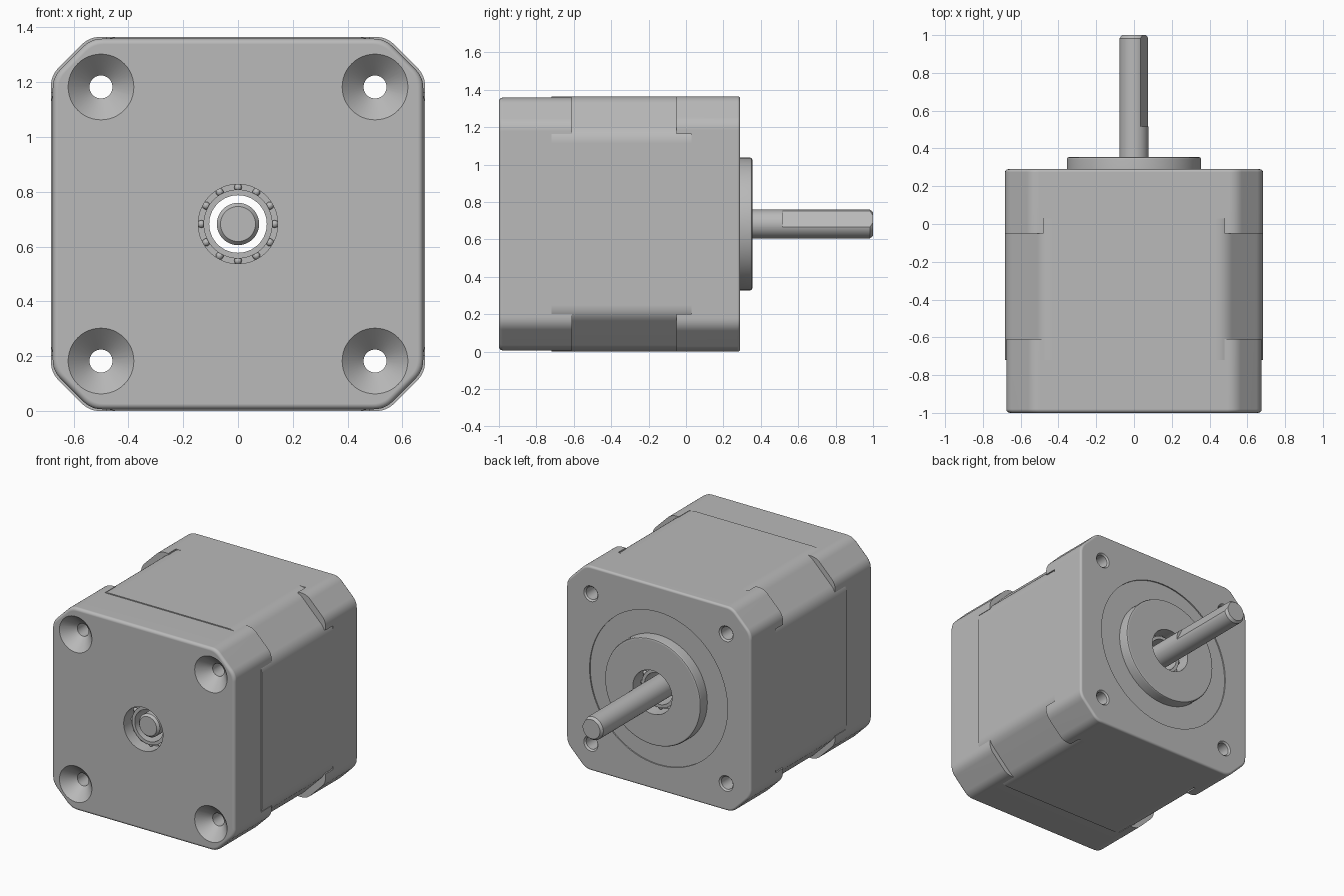
import bpy
import bmesh
from math import sin, cos, pi, radians
from mathutils import Vector

if "Cube" in bpy.data.objects:
    bpy.data.objects.remove(bpy.data.objects["Cube"], do_unlink=True)

H = 0.6825  # half width of the body, also the height of the shaft axis

metal = bpy.data.materials.new("grey metal")
metal.use_nodes = True
metal.diffuse_color = (0.49, 0.49, 0.49, 1)
for node in metal.node_tree.nodes:
    if node.type == 'BSDF_PRINCIPLED':
        node.inputs["Base Color"].default_value = (0.49, 0.49, 0.49, 1)
        node.inputs["Roughness"].default_value = 0.6


def finish(name, bm):
    bmesh.ops.recalc_face_normals(bm, faces=bm.faces)
    mesh = bpy.data.meshes.new(name)
    bm.to_mesh(mesh)
    bm.free()
    mesh.materials.append(metal)
    obj = bpy.data.objects.new(name, mesh)
    bpy.context.collection.objects.link(obj)
    return obj


def loft(name, rings, loop=False):
    """Skin a list of rings; cap the ends, or join last to first."""
    bm = bmesh.new()
    vs = [[bm.verts.new(p) for p in ring] for ring in rings]
    n = len(vs[0])
    pairs = list(zip(vs, vs[1:])) + ([(vs[-1], vs[0])] if loop else [])
    for a, b in pairs:
        for i in range(n):
            j = (i + 1) % n
            bm.faces.new((a[i], a[j], b[j], b[i]))
    if not loop:
        bm.faces.new(vs[0])
        bm.faces.new(vs[-1])
    return finish(name, bm)


def lathe(name, profile, cx=0, cz=0, n=64, loop=False):
    """Revolve (radius, y) pairs about an axis along y."""
    return loft(name, [[(cx + r * cos(2 * pi * i / n), y, H + cz + r * sin(2 * pi * i / n))
                        for i in range(n)] for r, y in profile], loop)


def prism(name, outline, y0, y1):
    return loft(name, [[(x, y, H + z) for x, z in outline] for y in (y0, y1)])


def chamfered_square(h, c, t, y):
    """Square with chamfered corners whose chamfer edges are softened by t."""
    k = h - c
    octagon = [Vector(p) for p in ((h, -k), (h, k), (k, h), (-k, h),
                                   (-h, k), (-h, -k), (-k, -h), (k, -h))]
    ring = []
    for i, p in enumerate(octagon):
        a = p + (octagon[i - 1] - p).normalized() * t
        b = p + (octagon[(i + 1) % 8] - p).normalized() * t
        for s in range(7):
            u = s / 6
            q = a * (1 - u) ** 2 + p * 2 * u * (1 - u) + b * u * u
            ring.append((q.x, y, H + q.y))
    return ring


def cap(name, h, outer, inner, edge):
    """Block from the inner to the outer y, with a rounded rim at the outer end."""
    out = 1 if outer > inner else -1
    rings = [chamfered_square(h, 0.14, 0.04, inner)]
    for s in range(5):
        a = s / 4 * pi / 2
        inset = edge * (1 - cos(a))
        rings.append(chamfered_square(h - inset, 0.14 - 0.59 * inset, 0.04,
                                      outer - out * edge * (1 - sin(a))))
    return loft(name, rings)


def cut(obj, cutters):
    bpy.context.view_layer.objects.active = obj
    for c in cutters:
        m = obj.modifiers.new("cut", 'BOOLEAN')
        m.operation = 'DIFFERENCE'
        m.solver = 'EXACT'
        m.object = c
        bpy.ops.object.modifier_apply(modifier=m.name)


# Body: laminated core between two end caps
core = loft("core", [chamfered_square(H, 0.2, 0.05, y) for y in (-0.72, 0.03)])
front_cap = cap("front_cap", 0.676, -1, -0.61, 0.02)
back_cap = cap("back_cap", H, 0.29, -0.05, 0.015)

# Raised pilot boss on the back
boss = lathe("pilot_boss", [(0.355, 0.27), (0.355, 0.342), (0.351, 0.351), (0.342, 0.355)], n=96)

# Shaft with chamfered ends
R = 0.077
shaft = lathe("shaft", [(0.064, -0.95), (R, -0.935), (R, 0.983), (0.064, 1)])

# Cutters: crosses leave four corner tabs on each cap
w, L = 0.48, 0.8
cross = [(w, w), (w, L), (-w, L), (-w, w), (-L, w), (-L, -w),
         (-w, -w), (-w, -L), (w, -L), (w, -w), (L, -w), (L, w)]
front_cross = prism("front_cross_cutter", cross, -0.72, -0.5)
back_cross = prism("back_cross_cutter", cross, -0.2, 0.03)

# Cutters: countersunk screw holes, stepped shaft bore, shallow back recess
screws = [lathe("screw_cutter", [(0.13, -1.01), (0.042, -0.922), (0.042, 0.28), (0.06, 0.298)],
                sx * 0.5, sz * 0.5, 48) for sx in (-1, 1) for sz in (-1, 1)]
bore = lathe("bore_cutter", [(0.145, -1.01), (0.145, -0.9), (0.105, -0.9),
                             (0.105, 0.25), (0.145, 0.25), (0.145, 0.4)])
recess = lathe("recess_cutter", [(0.51, 0.282), (0.51, 0.31)], n=96)

# Cutter: flat on the shaft, facing up and to one side
tilt = radians(26)
n, t = Vector((cos(tilt), sin(tilt))), Vector((-sin(tilt), cos(tilt)))
flat = prism("flat_cutter", [n * d + t * s for d, s in
                             ((0.061, -0.1), (0.2, -0.1), (0.2, 0.1), (0.061, 0.1))], 0.515, 1.1)

cut(core, screws + [bore])
cut(front_cap, [front_cross, bore] + screws)
cut(back_cap, [back_cross, recess, bore] + screws)
cut(boss, [bore])
cut(shaft, [flat])
for c in screws + [front_cross, back_cross, bore, recess, flat]:
    bpy.data.objects.remove(c, do_unlink=True)

# Bearings: an inner race and a circle of balls at each end of the bore
parts = [core, front_cap, back_cap, boss, shaft]
for side, floor, out in (("front", -0.9, -1), ("back", 0.25, 1)):
    a, b = floor - out * 0.01, floor + out * 0.04
    parts.append(lathe(side + "_bearing_race",
                       [(0.105, a), (0.126, a), (0.126, b), (0.105, b)], loop=True))
    bm = bmesh.new()
    for i in range(12):
        ang = 2 * pi * i / 12
        made = bmesh.ops.create_uvsphere(bm, u_segments=12, v_segments=8, radius=0.014)
        bmesh.ops.translate(bm, verts=made["verts"], vec=(
            0.134 * cos(ang), floor + out * 0.015, H + 0.134 * sin(ang)))
    parts.append(finish(side + "_bearing_balls", bm))

# Smooth curved faces, keep real edges crisp
for obj in parts:
    bpy.ops.object.select_all(action='DESELECT')
    obj.select_set(True)
    bpy.context.view_layer.objects.active = obj
    bpy.ops.object.shade_smooth_by_angle(angle=radians(28))
    weighted = obj.modifiers.new("even_shading", 'WEIGHTED_NORMAL')
    weighted.keep_sharp = True
